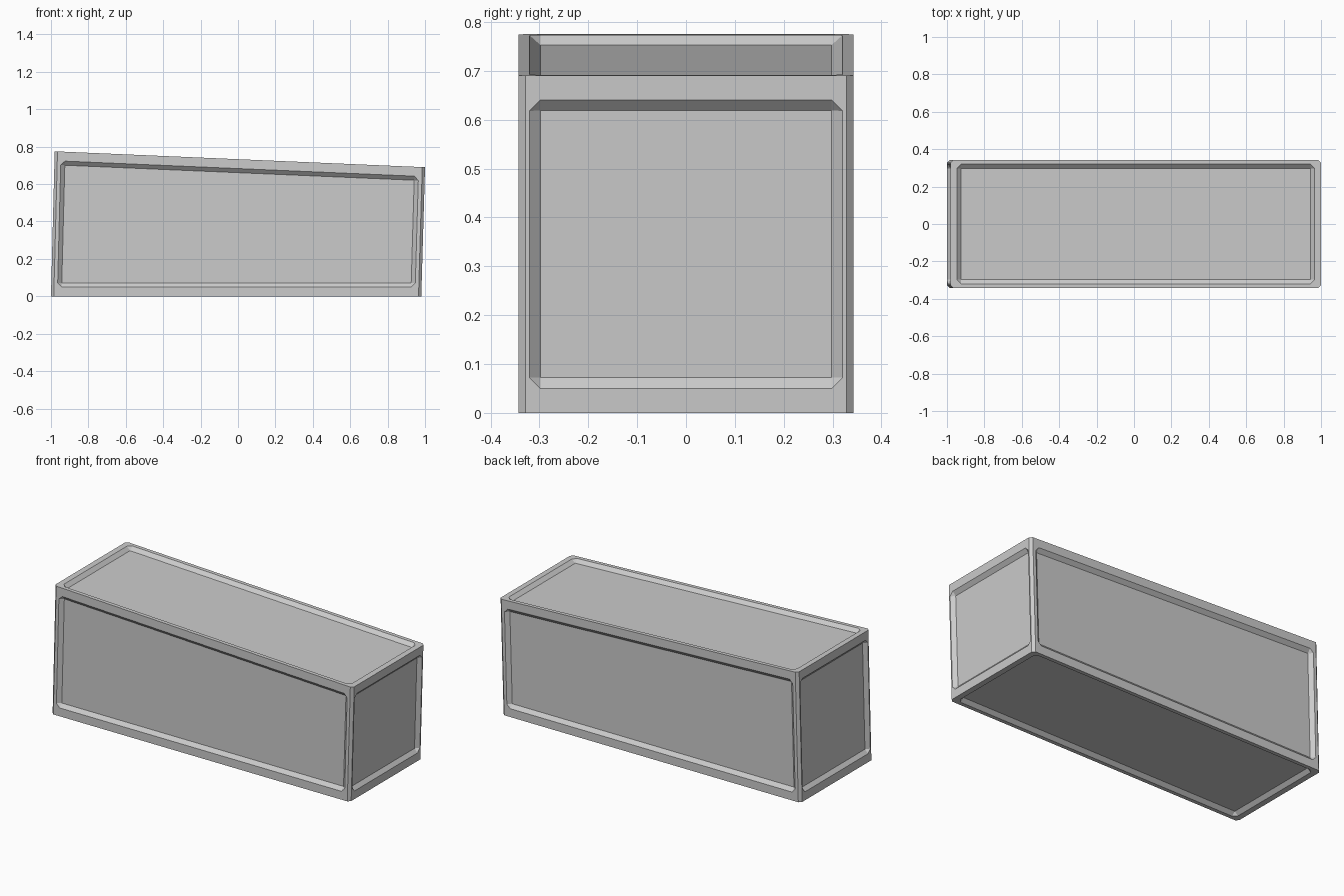
import bpy, bmesh
from mathutils import Vector

cube = bpy.data.objects.get("Cube")
if cube:
    bpy.data.objects.remove(cube, do_unlink=True)

HALF_Y = 0.343
CHAMFER = 0.015                  # cut along the upright edges
MARGIN = (0.034, 0.023, 0.05)    # frame width along x, y, z
WALL, DEPTH = 0.022, 0.02        # sloped panel wall
PROFILE = {(-1, -1): (-1, 0), (1, -1): (0.98, 0),
           (-1, 1): (-0.98, 0.775), (1, 1): (1, 0.69)}


def corner(signs):
    x, z = PROFILE[signs[0], signs[2]]
    return Vector((x, signs[1] * HALF_Y, z))


def panel_side(bm, axis, sign):
    """One side of the box: frame, sloped walls and sunken panel."""
    u, v = (axis + 1) % 3, (axis + 2) % 3
    points = []
    for a, b in ((-1, -1), (1, -1), (1, 1), (-1, 1)):
        s = [0, 0, 0]
        s[axis], s[u], s[v] = sign, a, b
        points.append(corner(s))
    edge_axes = [u, v, u, v]
    if sign < 0:
        points.reverse()
    normal = (points[2] - points[0]).cross(points[3] - points[1]).normalized()

    rim, first, second, floor = [], [], [], []
    for i, c in enumerate(points):
        to_prev = (points[i - 1] - c).normalized()
        to_next = (points[(i + 1) % 4] - c).normalized()
        ax_prev, ax_next = edge_axes[i - 1], edge_axes[i]
        opening = c + to_prev * MARGIN[ax_prev] + to_next * MARGIN[ax_next]
        rim.append([bm.verts.new(c + d * CHAMFER)
                    for d, ax in ((to_prev, ax_prev), (to_next, ax_next)) if ax != 2])
        first.append(bm.verts.new(opening + to_prev * WALL))
        second.append(bm.verts.new(opening + to_next * WALL))
        floor.append(bm.verts.new(opening + (to_prev + to_next) * WALL - normal * DEPTH))

    for i in range(4):
        j = (i + 1) % 4
        bm.faces.new((rim[i][-1], rim[j][0], first[j], second[i]))
        bm.faces.new(rim[i] + [second[i], first[i]])
        bm.faces.new((second[i], first[j], floor[j], floor[i]))
        bm.faces.new((first[i], second[i], floor[i]))
    bm.faces.new(floor)


# Six panelled sides, joined, with the corner chamfers filled in
bm = bmesh.new()
for axis in range(3):
    for sign in (-1, 1):
        panel_side(bm, axis, sign)
bmesh.ops.remove_doubles(bm, verts=bm.verts, dist=0.0005)
bmesh.ops.holes_fill(bm, edges=[e for e in bm.edges if e.is_boundary], sides=4)
bmesh.ops.recalc_face_normals(bm, faces=bm.faces)
mesh = bpy.data.meshes.new("panelled_container")
bm.to_mesh(mesh)
bm.free()

# Plain grey paint
grey = bpy.data.materials.new("light_grey")
grey.use_nodes = True
colour = (0.6, 0.6, 0.6, 1)
grey.diffuse_color = colour
grey.node_tree.nodes["Principled BSDF"].inputs["Base Color"].default_value = colour
mesh.materials.append(grey)

container = bpy.data.objects.new("panelled_container", mesh)
bpy.context.collection.objects.link(container)
